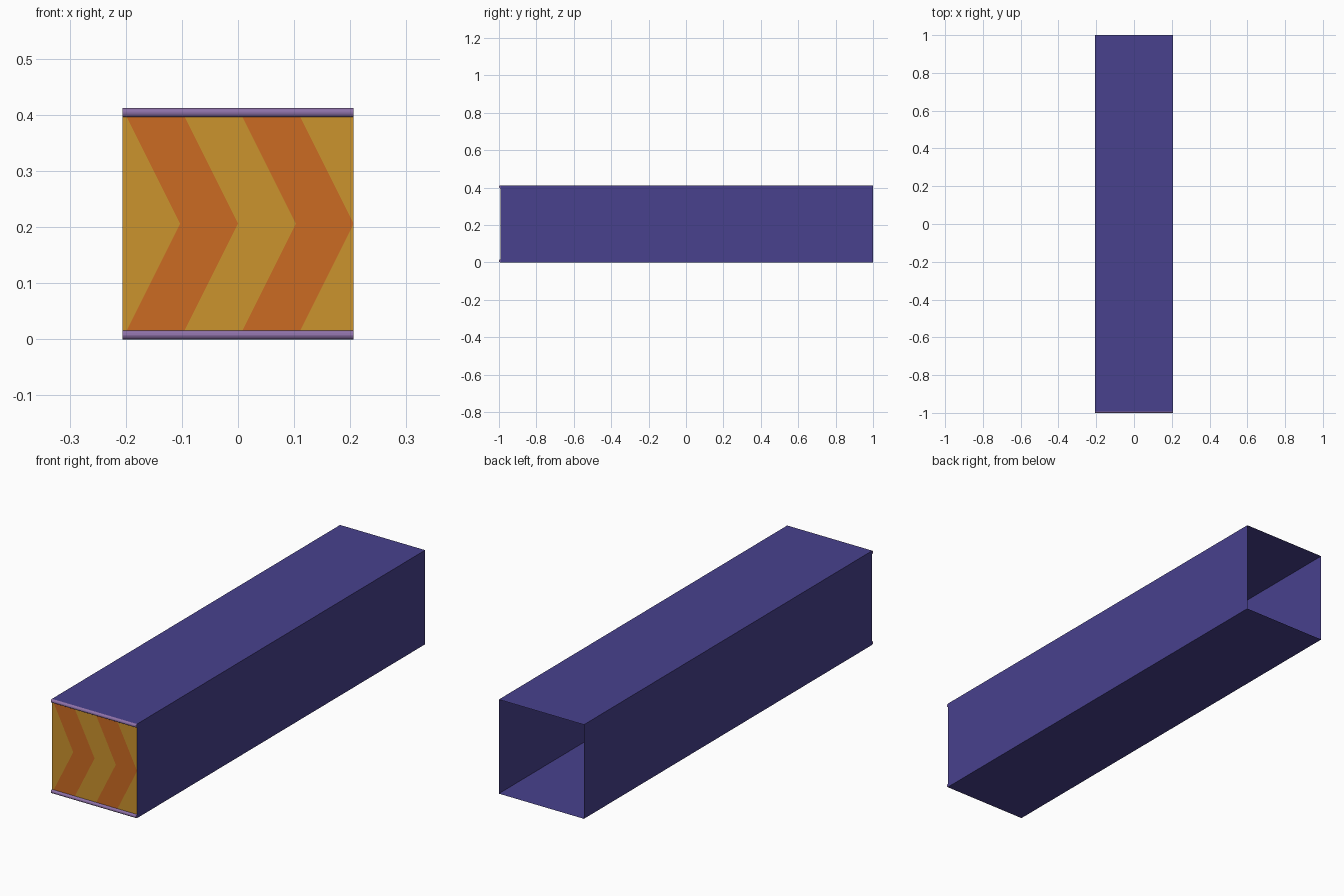
import bpy, math

if "Cube" in bpy.data.objects:
    bpy.data.objects.remove(bpy.data.objects["Cube"])

W, H = 0.206, 0.412            # half width, height
FRONT, BACK = -0.992, 1.0
LIP = 0.016                    # trim height


def material(name, rgb):
    lin = [((c / 255 + 0.055) / 1.055) ** 2.4 for c in rgb]
    m = bpy.data.materials.new(name)
    m.diffuse_color = (*lin, 1)
    m.use_nodes = True
    m.node_tree.nodes["Principled BSDF"].inputs["Base Color"].default_value = m.diffuse_color
    return m


purple = material("deep purple", (72, 65, 141))
lilac = material("lilac trim", (142, 113, 168))
yellow = material("mustard yellow", (203, 147, 45))
orange = material("burnt orange", (203, 107, 34))


def build(name, verts, faces, mats, ids=None):
    me = bpy.data.meshes.new(name)
    me.from_pydata(verts, [], faces)
    for m in mats:
        me.materials.append(m)
    for p, i in zip(me.polygons, ids or [0] * len(faces)):
        p.material_index = i
    ob = bpy.data.objects.new(name, me)
    bpy.context.collection.objects.link(ob)
    return ob


# Square tube: thin walls, open at the back
ring = [(-W, 0), (W, 0), (W, H), (-W, H)]
build("tube_walls",
      [(x, y, z) for y in (FRONT, BACK) for x, z in ring],
      [(i, (i + 1) % 4, (i + 1) % 4 + 4, i + 4) for i in range(4)],
      [purple])

# Chevron front panel: five bands in each half, mirrored about mid height
verts, faces, ids = [], [], []
step = W / 2
edge = [-W + step * k for k in range(5)]
for z0 in (0.0, H):
    zm = H / 2
    for k in range(-1, 4):
        a, b = edge[max(k, 0)], edge[k + 1]
        c, d = edge[min(k + 2, 4)], edge[k + 1]
        pts = [(a, z0), (b, z0), (c, zm), (d, zm)]
        pts = list(dict.fromkeys(pts))
        if z0 > 0:
            pts.reverse()
        start = len(verts)
        verts += [(x, FRONT, z) for x, z in pts]
        faces.append(tuple(range(start, len(verts))))
        ids.append((k + 1) % 2)
build("chevron_panel", verts, faces, [yellow, orange], ids)

# Half-round trims along the top and bottom of the front
N = 8
for name, zc in (("bottom_trim", LIP / 2), ("top_trim", H - LIP / 2)):
    prof = [(FRONT - LIP / 2 * math.sin(math.pi * i / N),
             zc - LIP / 2 * math.cos(math.pi * i / N)) for i in range(N + 1)]
    n = N + 1
    v = [(x, y, z) for x in (-W, W) for y, z in prof]
    f = [(i, i + n, i + 1 + n, i + 1) for i in range(N)]
    f += [tuple(range(n)), tuple(reversed(range(n, 2 * n)))]
    build(name, v, f, [lilac])
